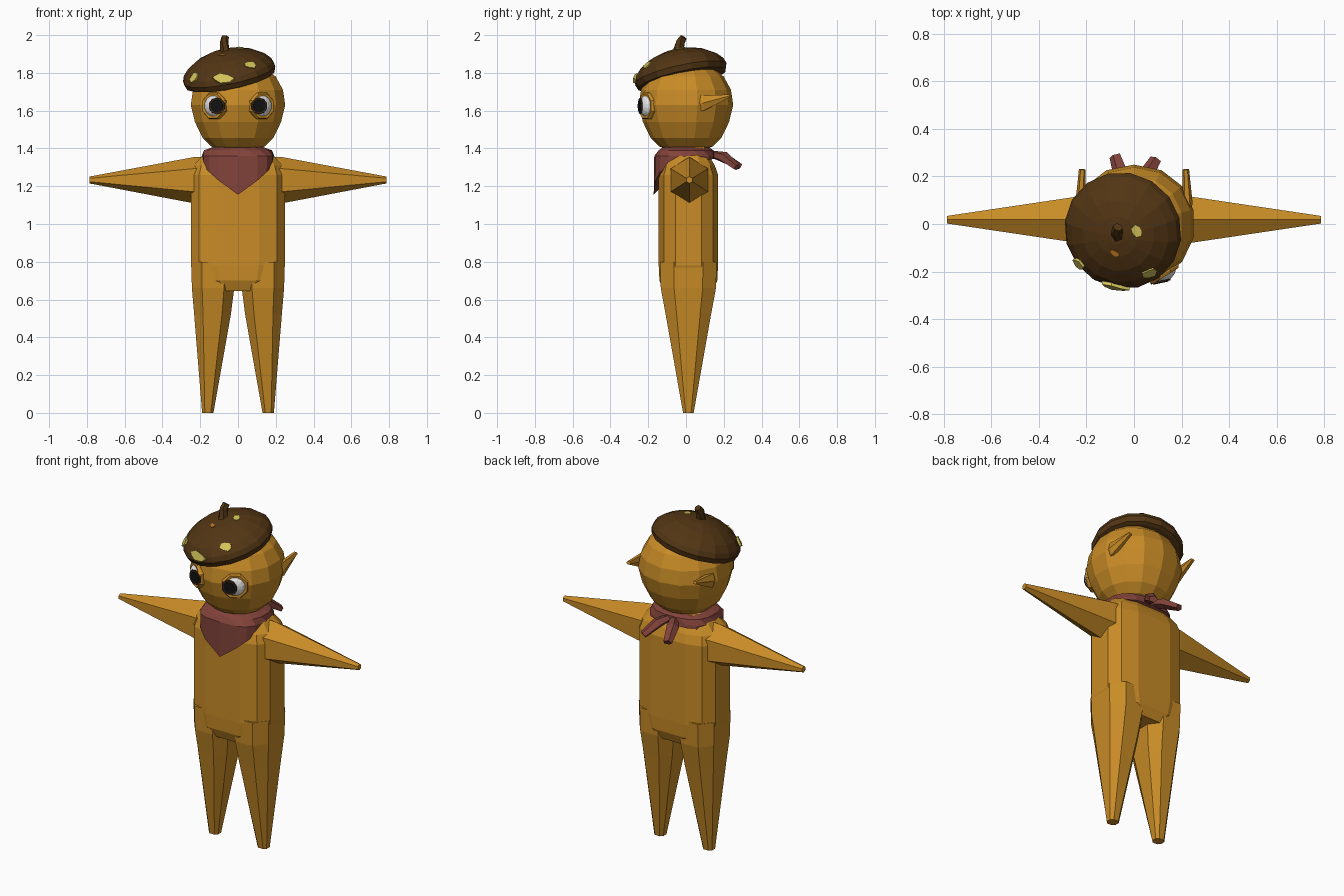
import bpy, bmesh, math
from mathutils import Vector, Matrix
from mathutils.bvhtree import BVHTree

if "Cube" in bpy.data.objects:
    bpy.data.objects.remove(bpy.data.objects["Cube"])


def material(name, rgb):
    m = bpy.data.materials.new(name)
    m.diffuse_color = (*rgb, 1)
    m.use_nodes = True
    m.node_tree.nodes["Principled BSDF"].inputs["Base Color"].default_value = m.diffuse_color
    return m


GOLD = material("golden_skin", (0.58, 0.26, 0.02))
HAT = material("dark_brown_felt", (0.085, 0.036, 0.007))
CLOTH = material("dusty_red_cloth", (0.22, 0.055, 0.042))
YELLOW = material("pale_yellow", (0.66, 0.55, 0.10))
ORANGE = material("orange_patch", (0.50, 0.18, 0.015))
WHITE = material("eye_white", (0.80, 0.80, 0.82))
IRIS = material("iris_brown", (0.045, 0.02, 0.008))
BLACK = material("pupil_black", (0.006, 0.006, 0.006))


def oval(n, p=1.0, half=True):
    """Unit superellipse outline, scaled to touch +-1; p < 1 is squarer."""
    pts = []
    for i in range(n):
        a = 2 * math.pi * (i + (0.5 if half else 0)) / n
        c, s = math.cos(a), math.sin(a)
        pts.append((math.copysign(abs(c) ** p, c), math.copysign(abs(s) ** p, s)))
    mu, mv = max(q[0] for q in pts), max(q[1] for q in pts)
    return [(u / mu, v / mv) for u, v in pts]


def ring_z(z, cx, cy, rx, ry, n=12, p=1.0):
    return [Vector((cx + rx * u, cy + ry * v, z)) for u, v in oval(n, p)]


def loft(name, rings, mat, matrix=None):
    """Skin a list of equal-length rings and cap both ends."""
    bm = bmesh.new()
    loops = [[bm.verts.new(matrix @ p if matrix else p) for p in r] for r in rings]
    n = len(loops[0])
    for a, b in zip(loops, loops[1:]):
        for i in range(n):
            j = (i + 1) % n
            bm.faces.new((a[i], a[j], b[j], b[i]))
    bm.faces.new(loops[0][::-1])
    bm.faces.new(loops[-1])
    bmesh.ops.recalc_face_normals(bm, faces=bm.faces)
    me = bpy.data.meshes.new(name)
    bm.to_mesh(me)
    bm.free()
    ob = bpy.data.objects.new(name, me)
    me.materials.append(mat)
    bpy.context.collection.objects.link(ob)
    return ob


def tube(name, path, mat, n=6):
    """Loft flattened rings along (centre, width, height) stations."""
    rings = []
    for i, (c, w, h) in enumerate(path):
        d = Vector(path[min(i + 1, len(path) - 1)][0]) - Vector(path[max(i - 1, 0)][0])
        q = d.to_track_quat('Z', 'Y')
        rings.append([Vector(c) + q @ Vector((w * u, h * v, 0))
                      for u, v in oval(n, half=False)])
    return loft(name, rings, mat)


# torso, with a chamfered underside and sloping shoulders
loft("torso", [ring_z(z, 0, 0.0125, rx, ry, 12, 0.62) for z, rx, ry in [
    (0.645, 0.13, 0.13), (0.70, 0.225, 0.153), (0.78, 0.25, 0.157), (1.26, 0.25, 0.157),
    (1.31, 0.235, 0.14), (1.36, 0.19, 0.11), (1.42, 0.11, 0.10)]], GOLD)

for s, side in ((-1, "left"), (1, "right")):
    # leg tapering to a tiny foot
    loft(side + "_leg", [ring_z(z, s * cx, 0.0125, rx, ry, 8, 0.75) for z, cx, rx, ry in [
        (0.0, 0.16, 0.03, 0.028), (0.52, 0.135, 0.097, 0.12),
        (0.66, 0.132, 0.112, 0.146), (0.80, 0.13, 0.118, 0.15)]], GOLD)
    # arm tapering to a blunt tip
    loft(side + "_arm", [[Vector((s * x, 0.018 + ry * v, cz + rz * u))
                          for u, v in oval(6, half=False)]
                         for x, cz, rz, ry in [(0.12, 1.232, 0.126, 0.105),
                                               (0.235, 1.232, 0.122, 0.098),
                                               (0.787, 1.233, 0.018, 0.016)]], GOLD)
    # ear sweeping backwards
    tube(side + "_ear", [((s * 0.19, -0.02, 1.638), 0.03, 0.05),
                         ((s * 0.225, 0.09, 1.64), 0.022, 0.04),
                         ((s * 0.218, 0.23, 1.678), 0.014, 0.008)], GOLD)

# head
loft("head", [ring_z(z, 0, 0, r, r, 14, 0.95) for z, r in [
    (1.395, 0.10), (1.41, 0.14), (1.455, 0.187), (1.54, 0.228), (1.63, 0.25),
    (1.71, 0.238), (1.78, 0.20), (1.84, 0.13), (1.865, 0.05)]], GOLD)

# eyes: rim, flattened ball, iris and pupil turned outwards
for s, side in ((-1, "left"), (1, "right")):
    def facing(x, y, azimuth):
        a = math.radians(azimuth)
        n = Vector((s * math.sin(a), -math.cos(a), 0))
        t = Vector((0, 0, 1)).cross(n)
        m = Matrix((t, Vector((0, 0, 1)), n)).transposed().to_4x4()
        m.translation = Vector((s * x, y, 1.625))
        return m

    def discs(name, stations, mat, m, n=8):
        loft(side + name, [[Vector((r * u, r * v, z)) for u, v in oval(n)]
                           for z, r in stations], mat, m)

    socket = facing(0.125, -0.205, 32)
    discs("_eye_rim", [(-0.05, 0.068), (0.005, 0.07), (0.016, 0.064), (0.014, 0.05),
                       (-0.01, 0.048)], GOLD, socket)
    discs("_eyeball", [(-0.02, 0.056)] + [
        (0.037 * math.sin(a), 0.057 * math.cos(a)) for a in (0, 0.4, 0.8, 1.2, 1.45)],
        WHITE, socket, 12)
    gaze = facing(0.112, -0.243, 12)
    discs("_iris", [(-0.004, 0.044), (0.003, 0.042)], IRIS, gaze, 10)
    discs("_pupil", [(0.0, 0.034), (0.006, 0.032)], BLACK, gaze, 10)

# neckerchief: a collar whose lower edge dips to a point at the front
lower, middle = [], []
for u, v in oval(16, 0.65, half=False):
    dip = max(0.0, 1 - abs(u)) ** 0.75 if v < 0 else 0
    lower.append(Vector((0.19 * u, -0.008 + 0.163 * v, 1.325 - 0.17 * dip + 0.02 * max(v, 0))))
    middle.append(Vector((0.192 * u, -0.008 + 0.16 * v, 1.36)))
loft("neckerchief", [lower, middle,
                     ring_z(1.39, 0, 0, 0.18, 0.145, 16, 0.8)[-1:] +
                     ring_z(1.39, 0, 0, 0.18, 0.145, 16, 0.8)[:-1],
                     ring_z(1.412, 0, 0, 0.12, 0.115, 16)[-1:] +
                     ring_z(1.412, 0, 0, 0.12, 0.115, 16)[:-1]], CLOTH)

# knotted tails at the back of the neck
for s, side, tip in ((-1, "left", (-0.078, 0.285, 1.305)), (1, "right", (0.092, 0.27, 1.30))):
    tube(side + "_scarf_tail", [((s * 0.01, 0.12, 1.375), 0.02, 0.015),
                                ((s * 0.05, 0.20, 1.355), 0.036, 0.028),
                                (tip, 0.026, 0.018)], CLOTH, 5)

# tilted beret with a thick lip
up = Vector((-0.20, -0.22, 1)).normalized()
tilt = Matrix.Translation((-0.04, -0.02, 1.76)) @ up.to_track_quat('Z', 'Y').to_matrix().to_4x4()
beret = loft("beret", [[Vector((r * u, r * v, z)) for u, v in oval(16)] for z, r in [
    (0.0, 0.215), (0.005, 0.235), (0.035, 0.246), (0.065, 0.236), (0.10, 0.205),
    (0.135, 0.15), (0.157, 0.085), (0.165, 0.03)]], HAT, tilt)

# bent stem
tube("stem", [((-0.068, -0.05, 1.88), 0.036, 0.036), ((-0.07, -0.04, 1.92), 0.025, 0.025),
              ((-0.073, -0.028, 1.965), 0.022, 0.022),
              ((-0.068, -0.013, 1.99), 0.021, 0.016)], HAT)

# thin flakes that hug the beret
bm = bmesh.new()
bm.from_mesh(beret.data)
surface = BVHTree.FromBMesh(bm)
bm.free()
FLAKES = [  # centre, half width, half height, thickness
    ((0.012, -0.03, 1.93), 0.026, 0.026, 0.006, YELLOW),
    ((0.067, -0.215, 1.85), 0.034, 0.03, 0.008, YELLOW),
    ((-0.083, -0.275, 1.772), 0.065, 0.03, 0.02, YELLOW),
    ((-0.225, -0.16, 1.768), 0.036, 0.03, 0.015, YELLOW),
    ((-0.08, -0.12, 1.89), 0.02, 0.014, 0.005, ORANGE)]
for k, (c, w, h, thick, mat) in enumerate(FLAKES):
    p, n, _, _ = surface.find_nearest(Vector(c))
    side_dir = Vector((0, 0, 1)).cross(n).normalized()
    rise = n.cross(side_dir)
    base, top = [], []
    for i, (u, v) in enumerate(oval(7, half=False)):
        wob = 1 - 0.25 * ((i + k) % 3 == 0)
        q = surface.find_nearest(p + side_dir * w * u * wob + rise * h * v * wob)[0]
        base.append(q - n * 0.004)
        top.append(q + n * thick * 0.8)
    loft("beret_flake_%d" % (k + 1), [base, top], mat)
